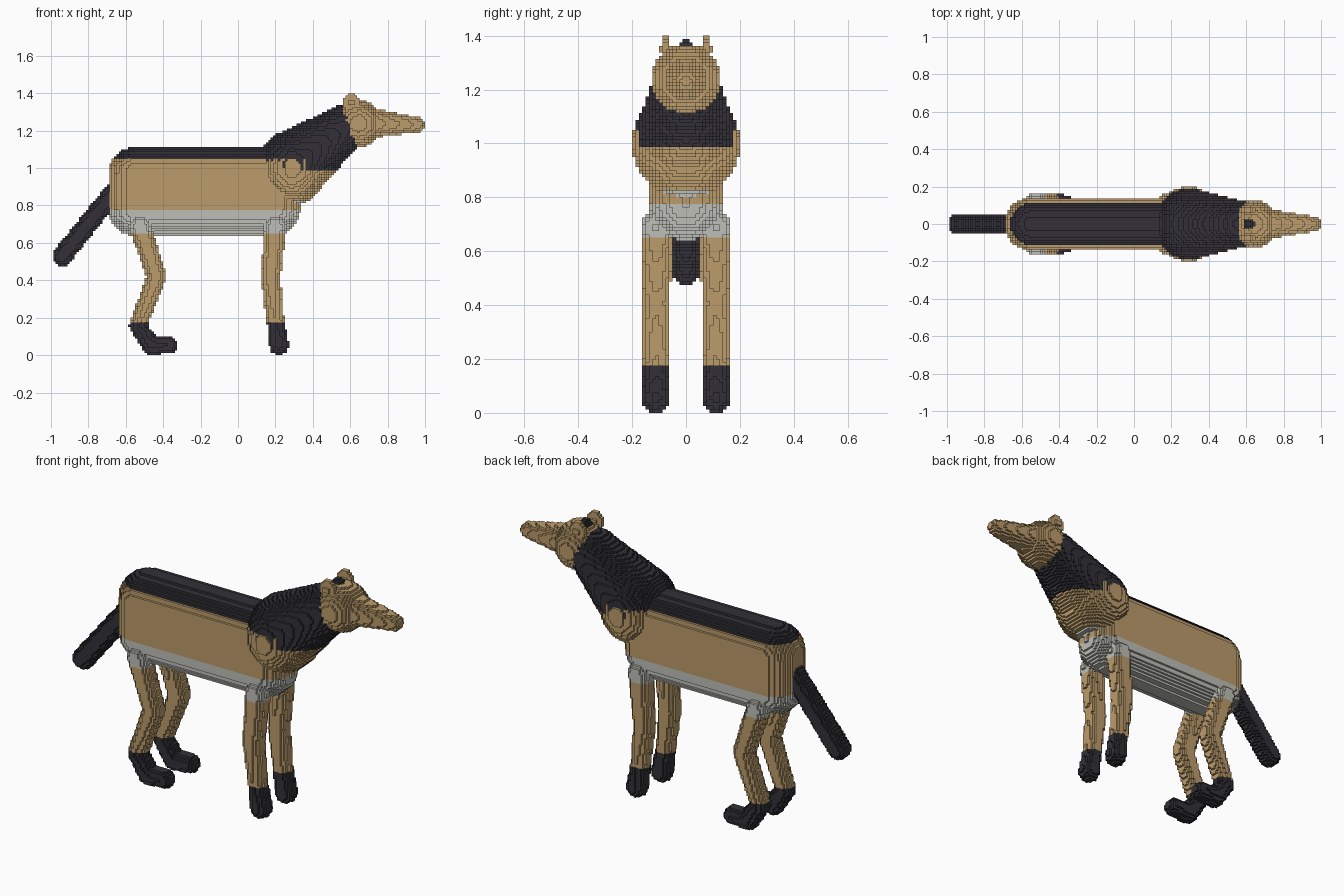
import bpy, bmesh, math
from mathutils import Vector

cube = bpy.data.objects.get("Cube")
if cube:
    bpy.data.objects.remove(cube, do_unlink=True)

H = 0.0125  # block size


def material(name, rgb):
    m = bpy.data.materials.new(name)
    m.use_nodes = True
    m.diffuse_color = (*rgb, 1)
    bsdf = m.node_tree.nodes["Principled BSDF"]
    bsdf.inputs["Base Color"].default_value = (*rgb, 1)
    bsdf.inputs["Roughness"].default_value = 0.9
    return m


TAN, DARK, GREY = range(3)
MATS = [material("tan_fur", (0.50, 0.335, 0.148)),
        material("dark_fur", (0.032, 0.030, 0.038)),
        material("pale_grey_fur", (0.52, 0.52, 0.48))]


# Solid shapes: each returns (inside test, low corner, high corner)
def limb(a, b, ra, rb):
    """Tapered capsule between two points."""
    a, b = Vector(a), Vector(b)
    d = b - a
    r = max(ra, rb)

    def inside(p):
        t = min(1, max(0, (p - a).dot(d) / d.length_squared))
        return (p - a - d * t).length <= ra + (rb - ra) * t
    return (inside, [min(a[k], b[k]) - r for k in range(3)],
            [max(a[k], b[k]) + r for k in range(3)])


def rounded_box(lo, hi, r):
    """Box core grown outward by a radius."""
    def inside(p):
        q = Vector([min(hi[k], max(lo[k], p[k])) for k in range(3)])
        return (p - q).length <= r
    return inside, [v - r for v in lo], [v + r for v in hi]


def ellipsoid(c, r):
    def inside(p):
        return sum(((p[k] - c[k]) / r[k]) ** 2 for k in range(3)) <= 1
    return (inside, [c[k] - r[k] for k in range(3)],
            [c[k] + r[k] for k in range(3)])


owner = {}   # block -> part; earlier parts keep shared blocks
parts = []   # (name, blocks, colour bands)


def part(name, shapes, bands):
    """Fill shapes with blocks; bands are (upper height, colour) pairs."""
    cells = []
    for inside, lo, hi in shapes:
        spans = [range(math.floor(lo[k] / H), math.ceil(hi[k] / H) + 1) for k in range(3)]
        for i in spans[0]:
            for j in spans[1]:
                for k in spans[2]:
                    c = (i, j, k)
                    if c not in owner and inside(Vector(((i + .5) * H, (j + .5) * H, (k + .5) * H))):
                        owner[c] = name
                        cells.append(c)
    parts.append((name, cells, bands))


def path(points, y, radii):
    """Chain of limbs through (x, z) points on one side."""
    return [limb((p[0], y, p[1]), (q[0], y, q[1]), r, s)
            for p, q, r, s in zip(points, points[1:], radii, radii[1:])]


TOP = 9.0
# Head, snout, ears and the spot between the ears
part("crown_spot", [ellipsoid((0.615, 0, 1.36), (0.03, 0.03, 0.026))], [(TOP, DARK)])
part("head", [ellipsoid((0.645, 0, 1.238), (0.127, 0.127, 0.127))], [(TOP, TAN)])
part("snout", [limb((0.69, 0, 1.242), (0.96, 0, 1.232), 0.085, 0.04)], [(TOP, TAN)])
for side, s in (("near", -1), ("far", 1)):
    part("ear_" + side, [ellipsoid((0.605, s * 0.075, 1.35), (0.045, 0.02, 0.052))],
         [(TOP, TAN)])

# Neck, chest and barrel
part("neck", [limb((0.305, 0, 1.02), (0.56, 0, 1.21), 0.192, 0.126)],
     [(0.82, GREY), (0.985, TAN), (TOP, DARK)])
part("chest", [ellipsoid((0.29, 0, 1.0), (0.185, 0.2, 0.2))],
     [(0.82, GREY), (1.055, TAN), (TOP, DARK)])
part("body", [rounded_box((-0.55, 0, 0.78), (0.19, 0, 0.97), 0.142)],
     [(0.78, GREY), (1.055, TAN), (TOP, DARK)])
part("tail", [limb((-0.62, 0, 0.925), (-0.94, 0, 0.53), 0.052, 0.054)], [(TOP, DARK)])

# Legs with paws
FRONT = [(0.2, 0.69), (0.175, 0.41), (0.20, 0.18), (0.22, 0.053)]
HIND = [(-0.525, 0.69), (-0.435, 0.42), (-0.535, 0.155), (-0.465, 0.053), (-0.37, 0.055)]
for side, s in (("near", -1), ("far", 1)):
    bands = [(0.172, DARK), (0.655, TAN), (TOP, GREY)]
    part("front_leg_" + side, path(FRONT, s * 0.11, [0.058, 0.052, 0.046, 0.052]), bands)
    part("hind_leg_" + side, path(HIND, s * 0.11, [0.058, 0.052, 0.047, 0.05, 0.046]), bands)

# Four corner offsets for each face direction, wound outward
FACES = []
for axis in range(3):
    u, v = (axis + 1) % 3, (axis + 2) % 3
    for d in (0, 1):
        corners = []
        for cu, cv in ((0, 0), (1, 0), (1, 1), (0, 1)):
            o = [0, 0, 0]
            o[axis], o[u], o[v] = d, cu, cv
            corners.append(tuple(o))
        step = [0, 0, 0]
        step[axis] = 1 if d else -1
        FACES.append((step, corners if d else corners[::-1]))

# Mesh the exposed block faces of every part
for name, cells, bands in parts:
    bm = bmesh.new()
    verts = {}
    for c in cells:
        height = (c[2] + .5) * H
        colour = next(m for z, m in bands if height < z)
        for step, corners in FACES:
            if (c[0] + step[0], c[1] + step[1], c[2] + step[2]) in owner:
                continue
            loop = []
            for o in corners:
                key = (c[0] + o[0], c[1] + o[1], c[2] + o[2])
                if key not in verts:
                    verts[key] = bm.verts.new([n * H for n in key])
                loop.append(verts[key])
            bm.faces.new(loop).material_index = colour
    mesh = bpy.data.meshes.new(name)
    bm.to_mesh(mesh)
    bm.free()
    for m in MATS:
        mesh.materials.append(m)
    bpy.context.collection.objects.link(bpy.data.objects.new(name, mesh))
